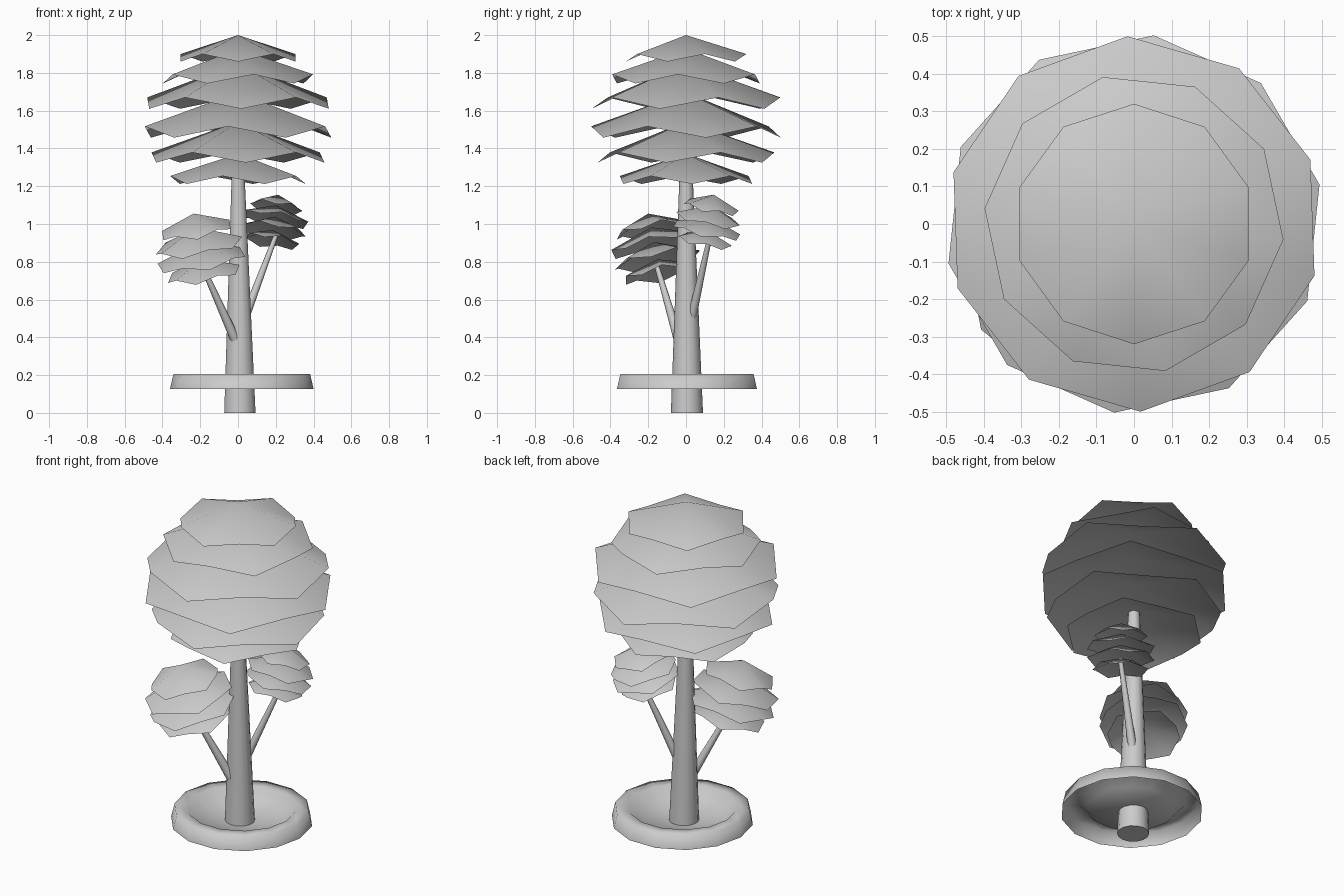
import bpy, bmesh, math
from mathutils import Vector

if "Cube" in bpy.data.objects:
    bpy.data.objects.remove(bpy.data.objects["Cube"])


def finish(name, bm, angle=50):
    me = bpy.data.meshes.new(name)
    bm.to_mesh(me)
    bm.free()
    ob = bpy.data.objects.new(name, me)
    bpy.context.collection.objects.link(ob)
    bpy.ops.object.select_all(action='DESELECT')
    ob.select_set(True)
    bpy.context.view_layer.objects.active = ob
    bpy.ops.object.shade_smooth_by_angle(angle=math.radians(angle))
    return ob


def leaf_layer(bm, centre, axis, radius, rise, zig, low_angle):
    """Open ten-sided cone whose rim corners alternate low and high."""
    rot = Vector((0, 0, 1)).rotation_difference(axis.normalized())
    apex = bm.verts.new(centre + rot @ Vector((0, 0, rise)))
    rim = []
    for i in range(10):
        a = math.radians(low_angle + 36 * i)
        z = zig if i % 2 else -zig
        p = Vector((radius * math.cos(a), radius * math.sin(a), z))
        rim.append(bm.verts.new(centre + rot @ p))
    for i in range(10):
        bm.faces.new((rim[i], rim[(i + 1) % 10], apex))


def tapered(name, p0, p1, r0, r1, sides):
    p0, p1 = Vector(p0), Vector(p1)
    d = p1 - p0
    bm = bmesh.new()
    bmesh.ops.create_cone(bm, cap_ends=True, segments=sides, radius1=r0, radius2=r1, depth=d.length)
    rot = Vector((0, 0, 1)).rotation_difference(d.normalized())
    for v in bm.verts:
        v.co = rot @ v.co + (p0 + p1) / 2
    return finish(name, bm)


# main crown: rim height, radius, cone rise, zigzag, angle of a low corner
bm = bmesh.new()
for z, r, rise, zig, ang in [(1.88, 0.32, 0.12, 0.020, 270),
                             (1.768, 0.40, 0.16, 0.024, 246),
                             (1.64, 0.50, 0.21, 0.030, 272),
                             (1.487, 0.505, 0.21, 0.030, 300),
                             (1.352, 0.47, 0.19, 0.027, 275),
                             (1.233, 0.36, 0.14, 0.021, 293)]:
    leaf_layer(bm, Vector((0, 0, z)), Vector((0, 0, 1)), r, rise, zig, ang)
finish("main_crown", bm, 60)

# two small crowns leaning outward on the branches
for name, apex, lean, s in [("left_crown", (-0.235, -0.2, 1.055), (-0.17, -0.2, 1), 1.0),
                            ("right_crown", (0.212, 0.147, 1.155), (0.15, 0.2, 1), 0.77)]:
    axis = Vector(lean).normalized()
    bm = bmesh.new()
    for t, r, rise, ang in [(0.09, 0.19, 0.09, 270), (0.175, 0.235, 0.10, 246),
                            (0.255, 0.235, 0.10, 280), (0.33, 0.195, 0.08, 256)]:
        leaf_layer(bm, Vector(apex) - axis * t * s, axis, r * s, rise * s, 0.014 * s, ang)
    finish(name, bm, 60)

# trunk and branches
tapered("trunk", (0.01, 0.005, 0), (0.0, 0.0, 1.36), 0.085, 0.031, 14)
tapered("left_branch", (-0.015, -0.04, 0.39), (-0.19, -0.155, 0.78), 0.026, 0.013, 8)
tapered("right_branch", (0.035, 0.03, 0.50), (0.205, 0.13, 0.95), 0.024, 0.012, 8)

# planting ring: outer skirt, flat rim, shallow bowl down to the trunk
profile = [(0.38, 0.127), (0.362, 0.205), (0.29, 0.205), (0.235, 0.15), (0.06, 0.13)]
N = 14
bm = bmesh.new()
rings = []
for r, z in profile:
    rings.append([bm.verts.new((0.02 + r * math.cos(2 * math.pi * i / N),
                                0.005 + r * math.sin(2 * math.pi * i / N), z)) for i in range(N)])
for a, b in zip(rings, rings[1:]):
    for i in range(N):
        j = (i + 1) % N
        bm.faces.new((a[i], a[j], b[j], b[i]))
finish("planting_ring", bm, 100)
